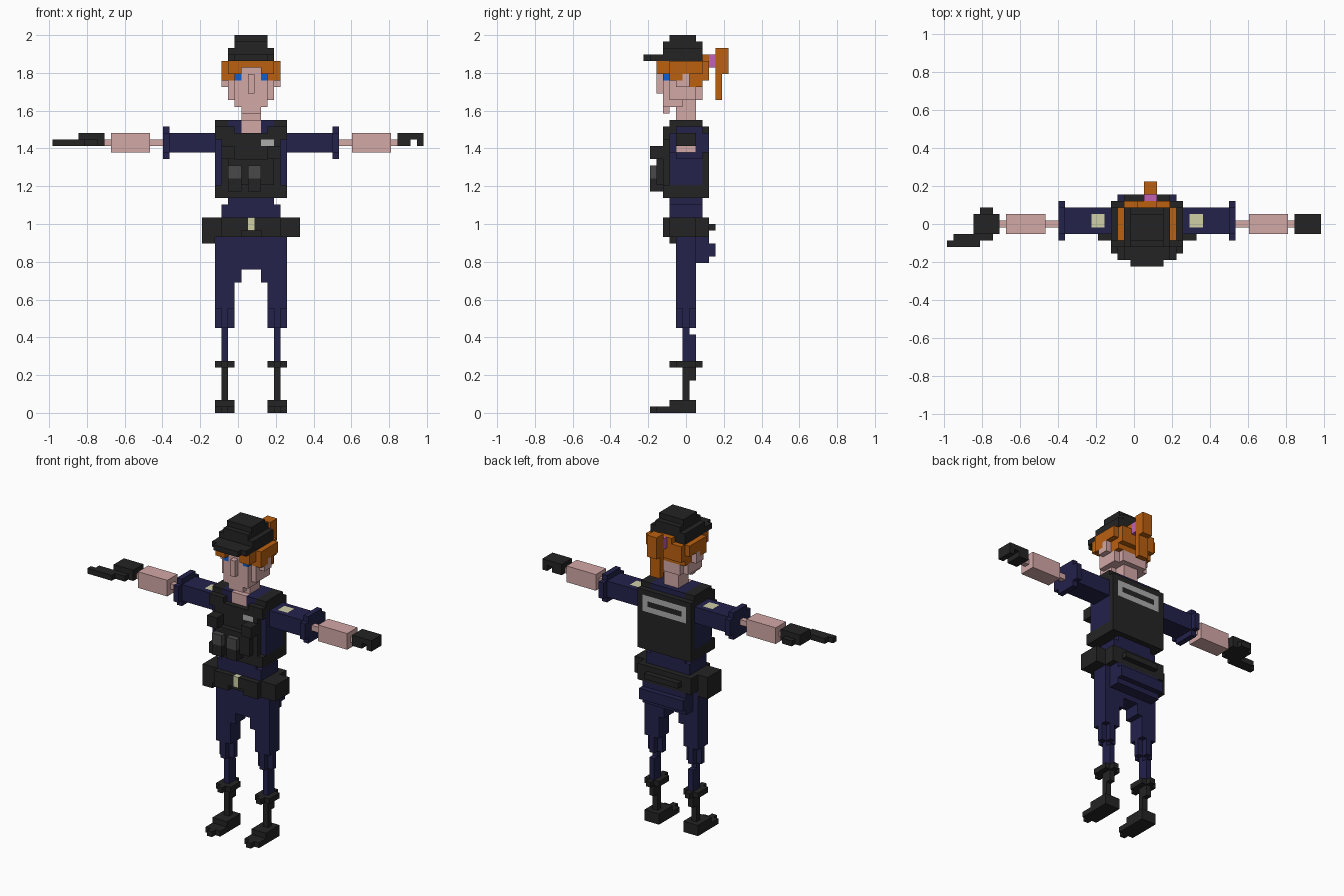
import bpy
import bmesh

if "Cube" in bpy.data.objects:
    bpy.data.objects.remove(bpy.data.objects["Cube"])

UNIT = 2 / 58          # edge of one block
MIDDLE = 2             # body centre column, in blocks
DEPTH = 6.5            # blocks in front of y = 0

blocks = {}            # (column, row, level) -> (part, colour)


def linear(hex_code):
    channels = [int(hex_code[n:n + 2], 16) / 255 for n in (0, 2, 4)]
    return [c / 12.92 if c < 0.04 else ((c + 0.055) / 1.055) ** 2.4 for c in channels] + [1]


def make_material(name, hex_code):
    material = bpy.data.materials.new(name)
    material.use_nodes = True
    colour = linear(hex_code)
    material.diffuse_color = colour
    shader = material.node_tree.nodes["Principled BSDF"]
    shader.inputs["Base Color"].default_value = colour
    shader.inputs["Roughness"].default_value = 0.9
    return material


NAVY = make_material("navy cloth", "23224b")
BLACK = make_material("black gear", "242424")
SKIN = make_material("skin", "d2a8a6")
ORANGE = make_material("orange hair", "bb6010")
BLUE = make_material("blue eyes", "0f5fd0")
GREY = make_material("dark grey pouch", "484848")
SILVER = make_material("silver trim", "acacac")
CREAM = make_material("cream badge", "d0d0a6")
PINK = make_material("pink hair tie", "c062b4")


def fill(part, colour, columns, rows, levels):
    """Fill a cuboid of blocks; later fills replace earlier ones."""
    for x in range(*columns):
        for y in range(*rows):
            for z in range(*levels):
                blocks[x, y, z] = (part, colour)


def mid(part, colour, reach, rows, levels):
    """Cuboid centred on the body, reaching the same way to both sides."""
    fill(part, colour, (-reach, reach + 1), rows, levels)


def pair(part, colour, columns, rows, levels):
    """Cuboid on the left and its mirror image on the right."""
    inner, outer = columns
    fill("left_" + part, colour, columns, rows, levels)
    fill("right_" + part, colour, (1 - outer, 1 - inner), rows, levels)


def pair_plus(part, colour, rows, levels):
    """Leg section with its four corners cut away."""
    front, back = rows
    pair(part, colour, (3, 6), (front + 1, back - 1), levels)
    pair(part, colour, (4, 5), rows, levels)


# Boots
pair("boot", BLACK, (4, 5), (1, 2), (0, 1))
pair("boot", BLACK, (3, 6), (2, 8), (0, 1))
pair("boot", BLACK, (3, 6), (4, 8), (1, 2))
pair("boot_shaft", BLACK, (4, 5), (6, 7), (2, 7))
pair("boot_shaft", BLACK, (4, 5), (7, 8), (5, 7))
pair_plus("boot_top", BLACK, (4, 9), (7, 8))

# Trousers
pair("trouser_calf", NAVY, (4, 5), (6, 7), (8, 13))
pair("trouser_calf", NAVY, (4, 5), (7, 8), (8, 12))
pair_plus("trouser_thigh", NAVY, (5, 8), (13, 16))
pair("trouser_thigh", NAVY, (3, 6), (5, 8), (16, 22))
pair("trouser_thigh", NAVY, (2, 3), (5, 8), (20, 22))
mid("hips", NAVY, 5, (5, 8), (22, 27))
mid("trouser_seat", NAVY, 4, (8, 10), (23, 27))
mid("trouser_seat", NAVY, 4, (10, 11), (24, 26))

# Belt with pouches, holster and buckle
mid("belt", BLACK, 5, (4, 10), (27, 30))
mid("belt", BLACK, 3, (10, 11), (28, 29))
mid("belt_front", BLACK, 1, (3, 4), (28, 30))
pair("belt_pouch", BLACK, (2, 5), (3, 4), (27, 30))
fill("holster", BLACK, (-7, -5), (4, 8), (26, 30))
fill("hip_pouch", BLACK, (6, 8), (4, 8), (27, 30))
fill("buckle", CREAM, (0, 1), (3, 4), (28, 30))

# Shirt
mid("shirt_waist", NAVY, 4, (4, 9), (30, 32))
mid("shirt_waist", NAVY, 3, (4, 9), (32, 33))
mid("shirt", NAVY, 5, (4, 9), (33, 45))

# Vest: hem, front panel, back panel and shoulder straps
mid("vest_hem", BLACK, 5, (3, 10), (33, 35))
mid("vest_front", BLACK, 4, (3, 4), (35, 43))
mid("vest_front", BLACK, 3, (2, 3), (35, 39))
mid("vest_back", BLACK, 5, (9, 10), (33, 44))
pair("vest_strap", BLACK, (4, 6), (4, 9), (43, 45))
pair("vest_strap", BLACK, (3, 6), (3, 4), (42, 44))
fill("chest_badge", SILVER, (2, 4), (3, 4), (41, 42))
pair("radio_pocket", BLACK, (3, 5), (1, 3), (39, 41))

# Two ammunition pouches with grey flaps
for side, start in (("right", -3), ("left", 0)):
    fill(side + "_pouch", BLACK, (start, start + 2), (1, 3), (34, 36))
    fill(side + "_pouch_flap", GREY, (start, start + 2), (1, 3), (36, 38))

# Silver frame on the back of the vest
mid("back_frame", SILVER, 4, (9, 10), (40, 43))
mid("vest_back", BLACK, 3, (9, 10), (41, 42))

# Arms
pair("sleeve", NAVY, (6, 13), (5, 9), (40, 43))
pair("shoulder_patch", CREAM, (7, 9), (6, 8), (42, 43))
pair("cuff", NAVY, (13, 14), (4, 10), (40, 43))
pair("cuff", NAVY, (13, 14), (5, 9), (39, 44))
pair("elbow", SKIN, (14, 16), (6, 7), (41, 42))
pair("forearm", SKIN, (16, 22), (5, 8), (40, 43))
pair("wrist", SKIN, (22, 23), (6, 7), (41, 42))

# Left gloved hand, curled
fill("left_hand", BLACK, (23, 27), (5, 8), (42, 43))
fill("left_hand", BLACK, (23, 25), (5, 8), (41, 42))
fill("left_hand", BLACK, (26, 27), (5, 8), (41, 42))

# Right gloved hand, pointing forward
fill("right_hand", BLACK, (-26, -22), (5, 8), (41, 43))
fill("right_thumb", BLACK, (-25, -23), (8, 9), (41, 42))
fill("right_fingers", BLACK, (-29, -23), (4, 5), (41, 42))
fill("right_fingers", BLACK, (-30, -25), (3, 4), (41, 42))

# Neck, jaw and face
mid("neck", SKIN, 1, (4, 8), (43, 45))
mid("neck", SKIN, 1, (5, 8), (45, 48))
mid("chin", SKIN, 1, (3, 4), (46, 47))
mid("head", SKIN, 2, (3, 6), (47, 48))
mid("head", SKIN, 2, (3, 9), (48, 54))
mid("head", SKIN, 3, (4, 8), (48, 54))
pair("ear", SKIN, (4, 5), (5, 7), (50, 52))
mid("nose", SKIN, 0, (2, 3), (49, 52))
pair("eye", BLUE, (2, 3), (3, 4), (51, 52))

# Hair
mid("hair", ORANGE, 4, (6, 9), (52, 54))
mid("hair", ORANGE, 3, (7, 9), (50, 54))
mid("hair", ORANGE, 3, (9, 10), (51, 54))
mid("hair_bun", ORANGE, 1, (9, 10), (53, 55))
pair("side_lock", ORANGE, (4, 5), (4, 6), (51, 54))
pair("side_lock", ORANGE, (3, 4), (4, 5), (51, 54))
mid("fringe", ORANGE, 3, (2, 4), (53, 54))
pair("fringe_lock", ORANGE, (2, 4), (2, 4), (52, 54))
fill("hair_tie", PINK, (0, 2), (10, 11), (53, 55))
fill("ponytail", ORANGE, (0, 2), (11, 13), (52, 56))
fill("ponytail", ORANGE, (0, 2), (11, 12), (48, 52))

# Cap
mid("cap_brim", BLACK, 2, (0, 1), (54, 55))
mid("cap_brim", BLACK, 3, (1, 9), (54, 55))
mid("cap_band", BLACK, 3, (3, 9), (55, 56))
mid("cap_crown", BLACK, 2, (3, 9), (56, 57))
mid("cap_crown", BLACK, 2, (4, 8), (57, 58))


def build(part, cells, colour):
    """Mesh the exposed faces of one part."""
    mesh = bpy.data.meshes.new(part)
    bm = bmesh.new()
    for cell in cells:
        for axis in range(3):
            for step in (0, 1):
                beside = list(cell)
                beside[axis] += 2 * step - 1
                if tuple(beside) in blocks:
                    continue
                corners = []
                for u, v in ((0, 0), (1, 0), (1, 1), (0, 1)):
                    p = list(cell)
                    p[axis] += step
                    p[(axis + 1) % 3] += u
                    p[(axis + 2) % 3] += v
                    corners.append(bm.verts.new(((p[0] + MIDDLE - 0.5) * UNIT,
                                                 (p[1] - DEPTH) * UNIT, p[2] * UNIT)))
                bm.faces.new(corners if step else corners[::-1])
    bmesh.ops.remove_doubles(bm, verts=bm.verts, dist=UNIT / 100)
    bm.to_mesh(mesh)
    bm.free()
    mesh.materials.append(colour)
    bpy.context.collection.objects.link(bpy.data.objects.new(part, mesh))


parts = {}
for cell, (part, colour) in blocks.items():
    parts.setdefault(part, (colour, []))[1].append(cell)
for part, (colour, cells) in parts.items():
    build(part, cells, colour)
